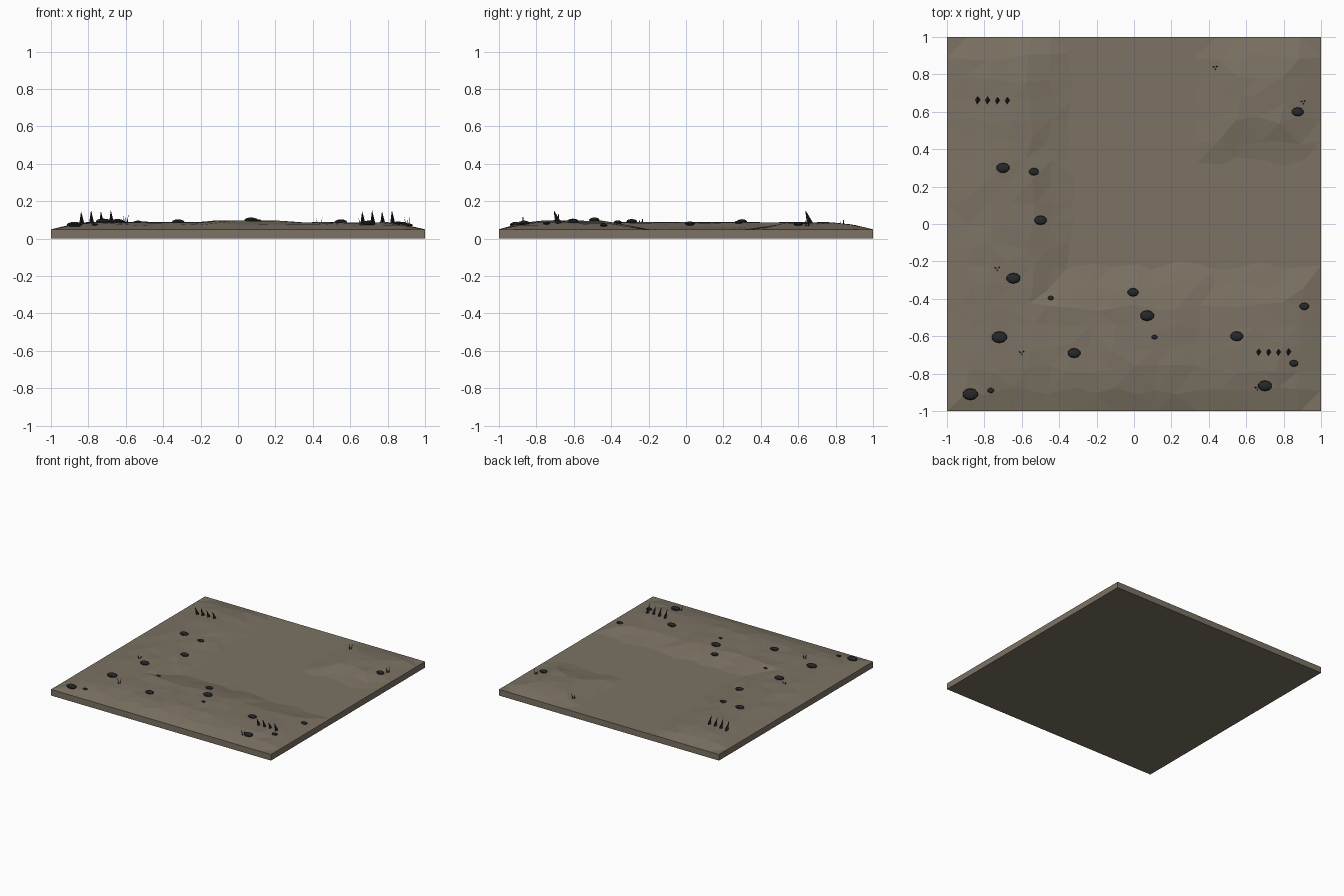
import bpy, bmesh, math, random
from mathutils import Matrix, Vector

if "Cube" in bpy.data.objects:
    bpy.data.objects.remove(bpy.data.objects["Cube"])

random.seed(4)


def material(name, rgb):
    m = bpy.data.materials.new(name)
    m.diffuse_color = (*rgb, 1)
    m.use_nodes = True
    m.node_tree.nodes["Principled BSDF"].inputs["Base Color"].default_value = m.diffuse_color
    return m


EARTH = material("dusty earth", (0.200, 0.168, 0.125))
STONE = material("dark stone", (0.020, 0.021, 0.023))
SPIKE = material("black spike", (0.014, 0.014, 0.015))
GRASS = material("dry grass", (0.055, 0.050, 0.038))


def finish(bm, name, mat):
    bmesh.ops.recalc_face_normals(bm, faces=bm.faces)
    me = bpy.data.meshes.new(name)
    bm.to_mesh(me)
    bm.free()
    me.materials.append(mat)
    ob = bpy.data.objects.new(name, me)
    bpy.context.collection.objects.link(ob)
    return ob


# Low plateaus: x range, y range, height above the slab rim
BASE = 0.05
MOUNDS = [(-1, -0.38, -1, 1, 0.037),
          (-1, 1, -1, -0.26, 0.036),
          (-0.3, 0.45, -1, -0.24, 0.045),
          (0.36, 1, 0.37, 1, 0.034)]


def height(x, y):
    h = 0
    for x0, x1, y0, y1, top in MOUNDS:
        d = min(x - x0, x1 - x, y - y0, y1 - y)
        h = max(h, top * min(1, max(0, d / 0.17)))
    return BASE + h


# Ground slab with faceted, slightly irregular top
N = 18
bm = bmesh.new()
bmesh.ops.create_grid(bm, x_segments=N, y_segments=N, size=1)
rim = [e for e in bm.edges if e.is_boundary]
ext = bmesh.ops.extrude_edge_only(bm, edges=rim)
low = [v for v in ext["geom"] if isinstance(v, bmesh.types.BMVert)]
low_set = set(low)
for v in bm.verts:
    if v in low_set:
        v.co.z = 0
        continue
    if max(abs(v.co.x), abs(v.co.y)) < 0.99:
        v.co.x += random.uniform(-0.025, 0.025)
        v.co.y += random.uniform(-0.025, 0.025)
    h = height(v.co.x, v.co.y)
    v.co.z = h + (random.uniform(-0.003, 0.003) if h > BASE + 0.01 else 0)
bmesh.ops.contextual_create(bm, geom=[e for e in bm.edges if e.is_boundary])
bmesh.ops.triangulate(bm, faces=[f for f in bm.faces if len(f.verts) == 4])
finish(bm, "ground", EARTH)

# Flattened stones: x, y, radius
STONES = [(0.875, 0.60, .032), (-0.70, 0.30, .036), (-0.535, 0.28, .027),
          (-0.50, 0.02, .034), (-0.645, -0.29, .038), (-0.445, -0.395, .016),
          (-0.005, -0.365, .030), (0.07, -0.49, .038), (0.11, -0.605, .016),
          (0.91, -0.44, .026), (0.55, -0.60, .035), (0.855, -0.745, .024),
          (0.70, -0.865, .038), (-0.32, -0.69, .035), (-0.72, -0.605, .042),
          (-0.875, -0.91, .042), (-0.765, -0.89, .018)]
for i, (x, y, r) in enumerate(STONES):
    bm = bmesh.new()
    bmesh.ops.create_uvsphere(bm, u_segments=10, v_segments=6, radius=1)
    bmesh.ops.transform(bm, verts=bm.verts, matrix=Matrix.Translation(
        (x, y, height(x, y) + 0.12 * r)) @ Matrix.Diagonal((r, 0.75 * r, 0.36 * r, 1)))
    finish(bm, f"stone_{i + 1}", STONE)


def blade(bm, base, tip, rx, ry, sides):
    """Pointed pyramid from a flat base to a leaning tip."""
    ring = [bm.verts.new(base + Vector((rx * math.cos(a), ry * math.sin(a), 0)))
            for a in (2 * math.pi * k / sides for k in range(sides))]
    top = bm.verts.new(tip)
    bm.faces.new(ring)
    for k in range(sides):
        bm.faces.new((ring[k], ring[(k + 1) % sides], top))


# Two rows of four leaning spikes
for name, x0, y in (("back_spikes", -0.835, 0.665), ("front_spikes", 0.668, -0.68)):
    bm = bmesh.new()
    for k in range(4):
        x = x0 + 0.053 * k
        base = Vector((x, y, height(x, y) - 0.008))
        tip = Vector((x - 0.004, y - 0.027, 0.147 + 0.006 * (k % 2)))
        blade(bm, base, tip, 0.014, 0.018, 4)
    finish(bm, name, SPIKE)

# Thin grass tufts: x, y, blade height
TUFTS = [(0.435, 0.835, .055), (0.905, 0.65, .060), (-0.60, -0.69, .055),
         (0.66, -0.88, .050), (-0.73, -0.24, .030)]
for i, (x, y, h) in enumerate(TUFTS):
    bm = bmesh.new()
    z = height(x, y) - 0.004
    for dx, dy, s in ((-0.013, 0.004, 0.9), (0, -0.006, 0.6), (0.012, 0.006, 1)):
        base = Vector((x + dx * 0.5, y + dy, z))
        tip = Vector((x + dx * 1.3, y + dy * 1.8, z + h * s))
        blade(bm, base, tip, 0.004, 0.004, 3)
    finish(bm, f"grass_tuft_{i + 1}", GRASS)
